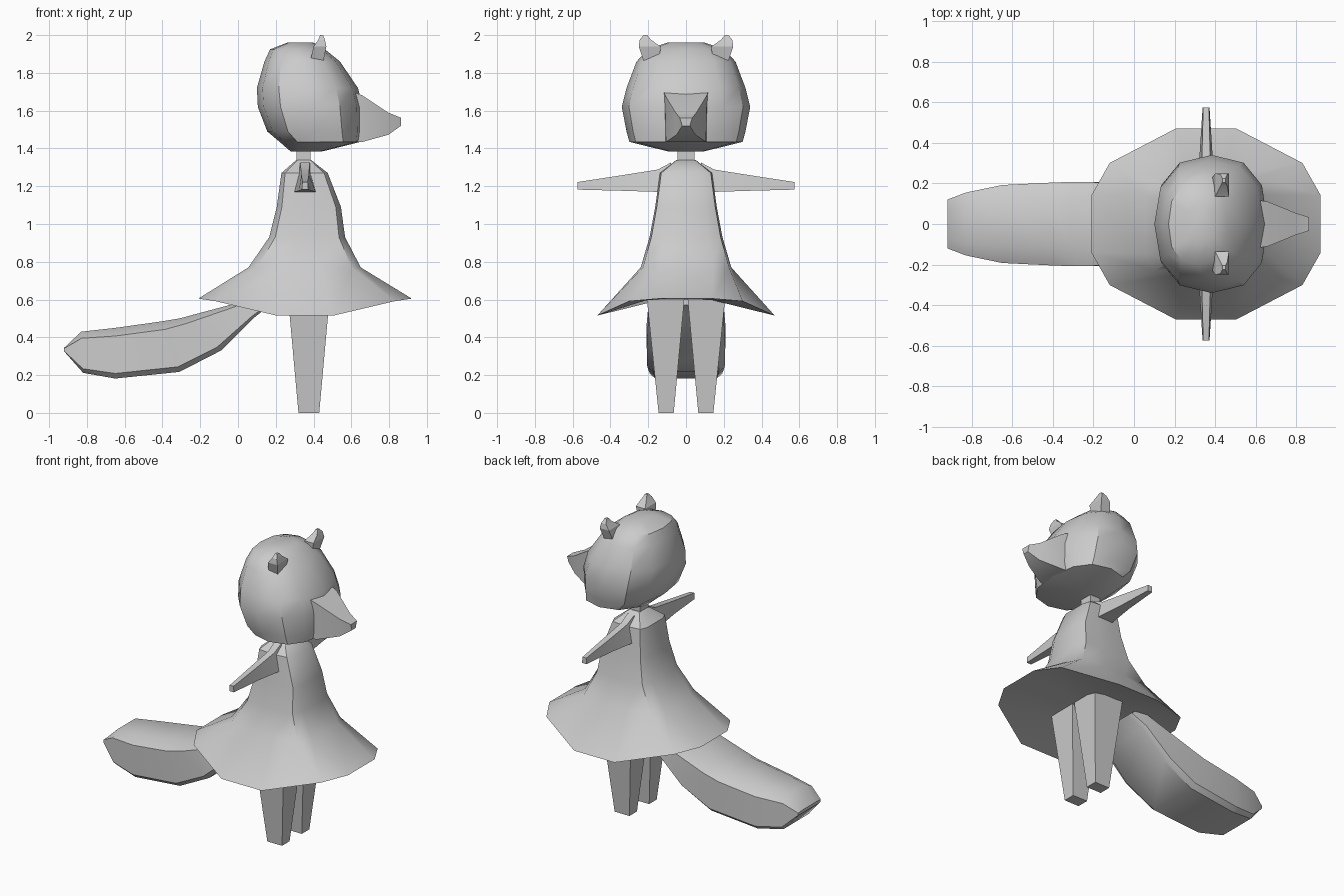
import bpy, bmesh, math

if "Cube" in bpy.data.objects:
    bpy.data.objects.remove(bpy.data.objects["Cube"])


def loft(name, rings, mirror=False, smooth=30):
    """Skin equal-length closed rings of points and cap both ends."""
    bm = bmesh.new()
    loops = [[bm.verts.new(p) for p in ring] for ring in rings]
    n = len(loops[0])
    for a, b in zip(loops, loops[1:]):
        for i in range(n):
            j = (i + 1) % n
            bm.faces.new((a[i], a[j], b[j], b[i]))
    bm.faces.new(loops[0][::-1])
    bm.faces.new(loops[-1])
    if mirror:
        geom = bm.verts[:] + bm.edges[:] + bm.faces[:]
        copy = bmesh.ops.duplicate(bm, geom=geom)["geom"]
        for v in copy:
            if isinstance(v, bmesh.types.BMVert):
                v.co.y *= -1
    bmesh.ops.recalc_face_normals(bm, faces=bm.faces)
    mesh = bpy.data.meshes.new(name)
    bm.to_mesh(mesh)
    bm.free()
    ob = bpy.data.objects.new(name, mesh)
    bpy.context.collection.objects.link(ob)
    bpy.context.view_layer.objects.active = ob
    ob.select_set(True)
    bpy.ops.object.shade_smooth_by_angle(angle=math.radians(smooth))
    ob.select_set(False)
    return ob


def rect_z(x0, x1, y0, y1, z):
    return [(x0, y0, z), (x1, y0, z), (x1, y1, z), (x0, y1, z)]


def rect_x(x, w_top, w_bot, z0, z1, lean=0):
    return [(x, -w_bot, z0), (x, w_bot, z0), (x + lean, w_top, z1), (x + lean, -w_top, z1)]


# head: twelve-sided rounded rings (z, x min, x max, half width in y)
def head_ring(z, x0, x1, w, n=12, e=0.82):
    pts = []
    for i in range(n):
        c = math.cos(2 * math.pi * (i + 0.0) / n)
        s = math.sin(2 * math.pi * (i + 0.0) / n)
        x = math.copysign(abs(c) ** e, c)
        y = math.copysign(abs(s) ** e, s)
        pts.append(((x0 + x1) / 2 + x * (x1 - x0) / 2, y * w, z))
    return pts


loft("head", [head_ring(*r) for r in [
    (1.383, .28, .44, .09), (1.435, .22, .65, .30), (1.49, .155, .66, .315),
    (1.62, .105, .66, .34), (1.72, .10, .635, .315), (1.86, .14, .54, .262),
    (1.925, .17, .46, .20), (1.96, .26, .40, .10)]], smooth=35)

# snout
loft("snout", [rect_x(.56, .125, .115, 1.43, 1.72),
               rect_x(.66, .11, .105, 1.435, 1.68),
               rect_x(.795, .055, .05, 1.472, 1.59),
               rect_x(.863, .033, .02, 1.52, 1.562)], smooth=25)

# ears
loft("ears", [rect_z(.38, .45, .14, .22, 1.85),
              rect_z(.40, .468, .135, .25, 1.94),
              rect_z(.425, .46, .185, .245, 1.975),
              rect_z(.435, .45, .205, .225, 2.0)], mirror=True, smooth=20)

# neck
loft("neck", [rect_z(.31, .385, -.045, .045, z) for z in (1.28, 1.42)])


# dress: rings go from a boxy bodice to a flared hem with raised ends
def dress_ring(z, x0, x1, w, boxy, lift=0):
    quarter = [(1, .3 + .3 * boxy, 1), (.84, .64 + .31 * boxy, .85), (.265, 1, 0)]
    quads = (quarter + [(-x, y, l) for x, y, l in quarter[::-1]])
    full = quads + [(x, -y, l) for x, y, l in quads[::-1]]
    c, h = (x0 + x1) / 2, (x1 - x0) / 2
    return [(c + x * h, y * w, z + l * lift) for x, y, l in full]


loft("dress", [dress_ring(*r) for r in [
    (.60, .20, .52, .20, 0), (.515, -.21, .92, .47, 0, .09),
    (.77, .055, .65, .24, 1), (.93, .165, .567, .193, 1),
    (1.09, .205, .545, .163, 1), (1.27, .23, .475, .138, 1),
    (1.34, .31, .385, .05, 1)]], smooth=35)


# arms
def arm_ring(y, b, t, z0, z1):
    c = .355
    return [(c - b, y, z0), (c + b, y, z0), (c + t, y, z1), (c - t, y, z1)]


loft("arms", [arm_ring(.08, .058, .025, 1.165, 1.325),
              arm_ring(.15, .056, .022, 1.17, 1.288),
              arm_ring(.34, .032, .02, 1.176, 1.258),
              arm_ring(.575, .017, .014, 1.182, 1.222)], mirror=True)

# legs
loft("legs", [rect_z(.32, .43, .065, .145, 0),
              rect_z(.265, .485, .008, .208, .61)], mirror=True)


# tail: eight-sided rings between a top and a bottom path point
def tail_ring(xt, zt, xb, zb, w):
    sec = [(.6, 0), (1, .16), (1, .9), (.85, 1), (-.85, 1), (-1, .9), (-1, .16), (-.6, 0)]
    return [(xt + (xb - xt) * t, y * w, zt + (zb - zt) * t) for y, t in sec]


loft("tail", [tail_ring(*r) for r in [
    (.08, .64, .17, .57, .17), (-.03, .575, .08, .50, .20),
    (-.31, .50, -.09, .33, .208), (-.40, .485, -.31, .217, .205),
    (-.65, .45, -.65, .182, .192), (-.83, .43, -.82, .212, .155),
    (-.92, .345, -.92, .325, .12)]], smooth=35)
